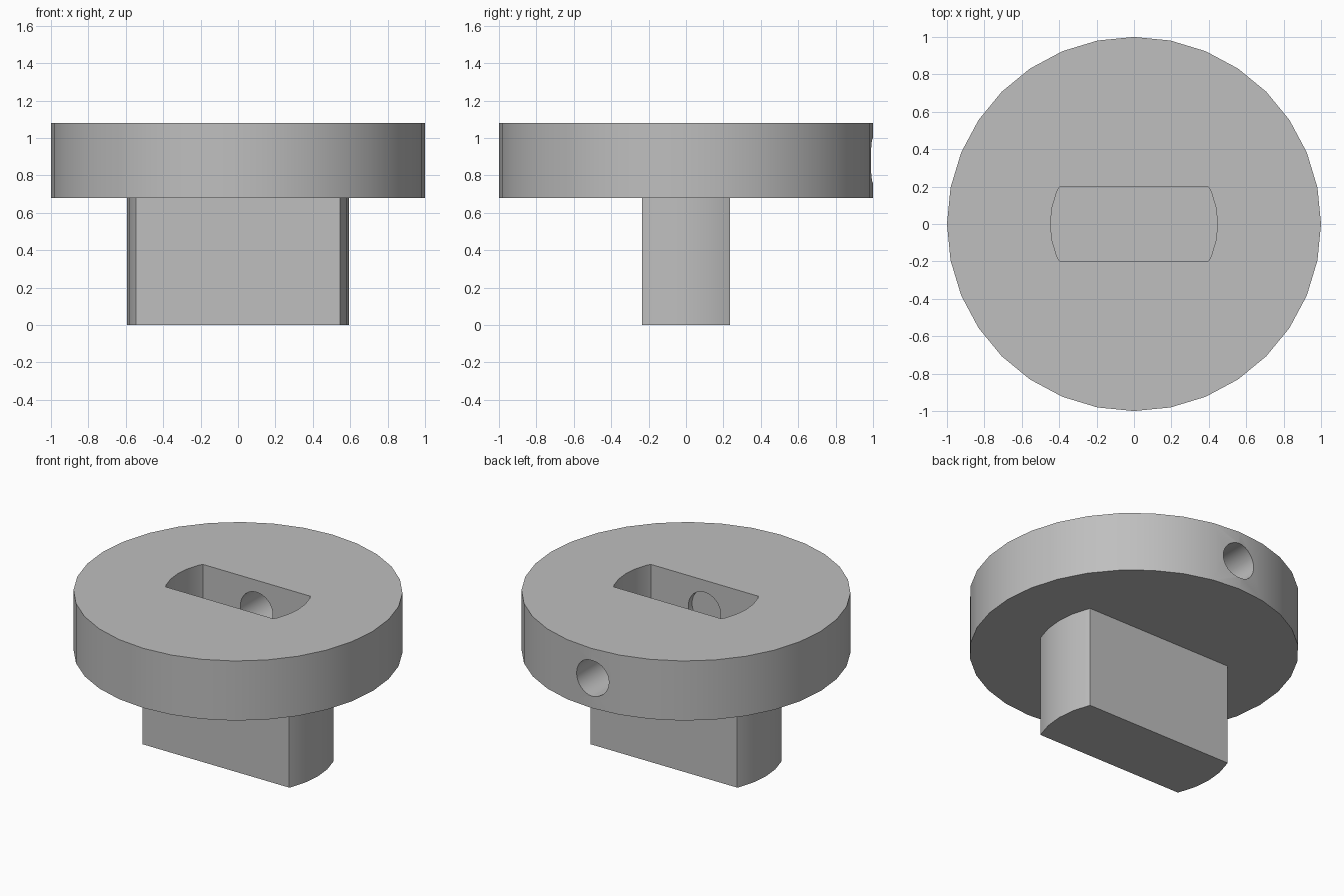
import bpy
import bmesh
import math
from mathutils import Matrix

if "Cube" in bpy.data.objects:
    bpy.data.objects.remove(bpy.data.objects["Cube"], do_unlink=True)

SIDES = 32
DISC_BOTTOM, DISC_TOP = 0.68, 1.08

grey = bpy.data.materials.new("plain grey")
grey.use_nodes = True
grey.diffuse_color = (0.52, 0.52, 0.52, 1)
grey.node_tree.nodes["Principled BSDF"].inputs["Base Color"].default_value = grey.diffuse_color


def round_bar(name, radius, low, high, half_width=None):
    """Upright cylinder, optionally cut to two flats facing front and back."""
    bm = bmesh.new()
    ring = [bm.verts.new((radius * math.cos(math.tau * i / SIDES),
                          radius * math.sin(math.tau * i / SIDES), low))
            for i in range(SIDES)]
    base = bm.faces.new(ring)
    if half_width:
        for side in (-1, 1):
            bmesh.ops.bisect_plane(bm, geom=bm.verts[:] + bm.edges[:] + bm.faces[:],
                                   plane_co=(0, side * half_width, 0),
                                   plane_no=(0, side, 0), clear_outer=True)
        base = bm.faces[:][0]
    top = bmesh.ops.extrude_face_region(bm, geom=[base], use_keep_orig=True)
    moved = [g for g in top["geom"] if isinstance(g, bmesh.types.BMVert)]
    bmesh.ops.translate(bm, verts=moved, vec=(0, 0, high - low))
    bmesh.ops.recalc_face_normals(bm, faces=bm.faces[:])
    mesh = bpy.data.meshes.new(name)
    bm.to_mesh(mesh)
    bm.free()
    mesh.materials.append(grey)
    obj = bpy.data.objects.new(name, mesh)
    bpy.context.collection.objects.link(obj)
    return obj


def combine(target, tool, operation):
    mod = target.modifiers.new(operation.lower(), "BOOLEAN")
    mod.operation = operation
    mod.solver = "EXACT"
    mod.object = tool
    bpy.context.view_layer.objects.active = target
    bpy.ops.object.modifier_apply(modifier=mod.name)
    bpy.data.objects.remove(tool, do_unlink=True)


# Disc with the flat-sided tang beneath it
body = round_bar("disc_with_tang", 1.0, DISC_BOTTOM, DISC_TOP)
combine(body, round_bar("tang", 0.594, 0, 0.8, 0.235), "UNION")

# Flat-sided socket in the top
combine(body, round_bar("socket_cutter", 0.447, DISC_BOTTOM, 1.3, 0.197), "DIFFERENCE")

# Cross bore from the back rim, ending just past the socket
bore = round_bar("bore_cutter", 0.12, -0.235, 1.3)
bore.data.transform(Matrix.Translation((0, 0, (DISC_BOTTOM + DISC_TOP) / 2))
                    @ Matrix.Rotation(math.radians(-90), 4, "X"))
combine(body, bore, "DIFFERENCE")

# Smooth curved walls, crisp edges
bpy.ops.object.select_all(action="DESELECT")
body.select_set(True)
bpy.context.view_layer.objects.active = body
bpy.ops.object.shade_smooth_by_angle(angle=math.radians(30))
